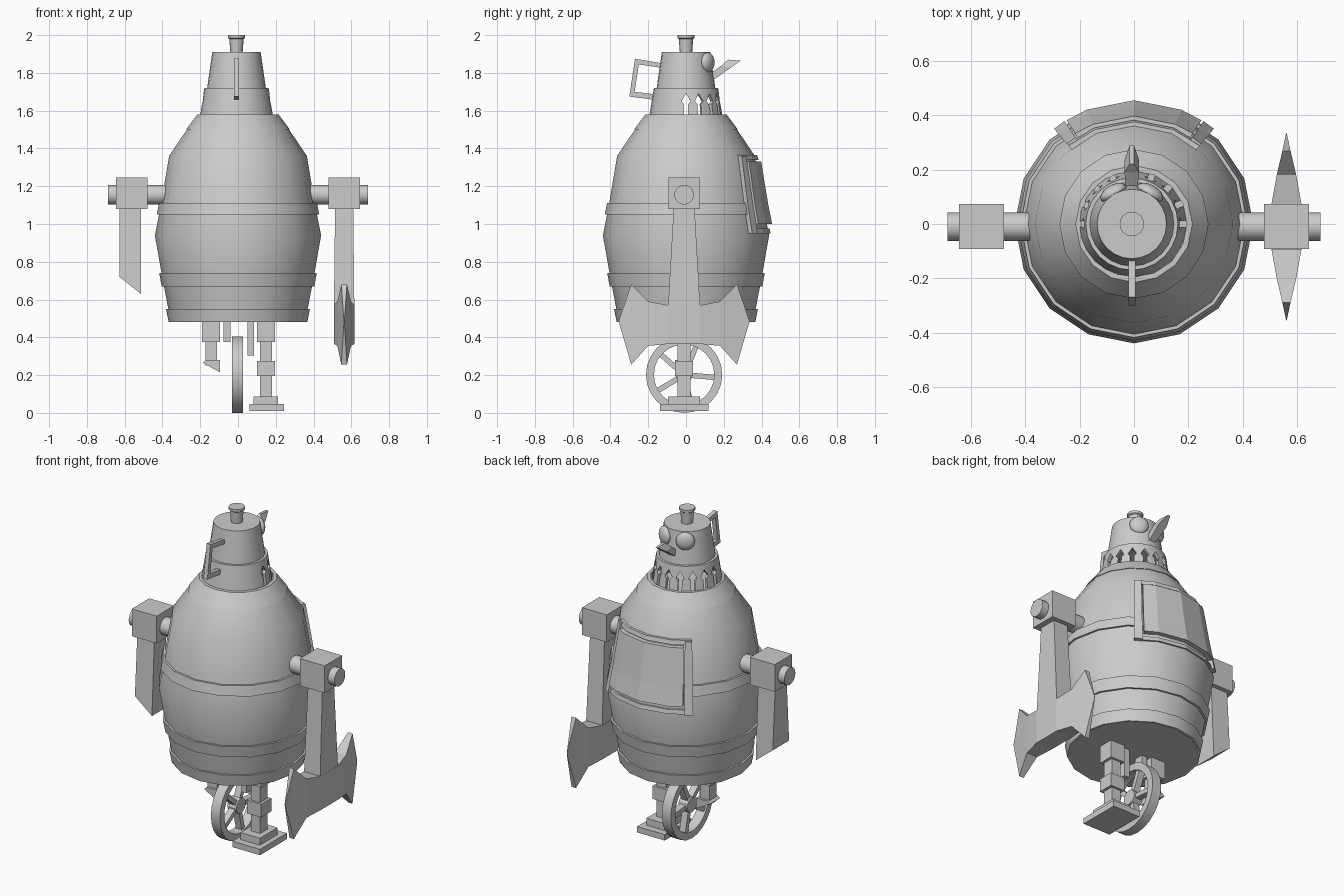
import bpy, bmesh
from math import sin, cos, pi, radians
from mathutils import Vector, Matrix

if "Cube" in bpy.data.objects:
    bpy.data.objects.remove(bpy.data.objects["Cube"])


def make(name, verts, faces, smooth=False):
    bm = bmesh.new()
    vs = [bm.verts.new(v) for v in verts]
    for f in faces:
        bm.faces.new([vs[i] for i in f])
    bmesh.ops.remove_doubles(bm, verts=bm.verts, dist=1e-5)
    bmesh.ops.recalc_face_normals(bm, faces=bm.faces)
    me = bpy.data.meshes.new(name)
    bm.to_mesh(me)
    bm.free()
    ob = bpy.data.objects.new(name, me)
    bpy.context.collection.objects.link(ob)
    if smooth:
        bpy.ops.object.select_all(action='DESELECT')
        ob.select_set(True)
        bpy.context.view_layer.objects.active = ob
        bpy.ops.object.shade_smooth_by_angle(angle=radians(32))
    return ob


def loft(name, rings, closed=False, smooth=False):
    """Skin equal-length rings; closed joins last to first, else cap both ends."""
    n, m = len(rings[0]), len(rings)
    faces = [(i * n + j, i * n + (j + 1) % n, (i + 1) % m * n + (j + 1) % n, (i + 1) % m * n + j)
             for i in range(m if closed else m - 1) for j in range(n)]
    if not closed:
        faces += [tuple(range(n)), tuple(range((m - 1) * n, m * n))]
    return make(name, [p for r in rings for p in r], faces, smooth)


def lathe(name, prof, n, cx=0, cy=0, smooth=True):
    """Solid of revolution; ends of the profile are capped."""
    rings = [[(cx + r * sin(2 * pi * k / n), cy - r * cos(2 * pi * k / n), z) for k in range(n)]
             for r, z in prof]
    return loft(name, rings, False, smooth)


def hoop(name, prof, n, cx=0, smooth=True):
    """Hollow ring from a closed cross-section."""
    rings = [[(cx + r * sin(2 * pi * k / n), -r * cos(2 * pi * k / n), z) for r, z in prof]
             for k in range(n)]
    return loft(name, rings, True, smooth)


def frustum(name, cx, cy, z0, z1, hx0, hy0, hx1=None, hy1=None):
    hx1 = hx0 if hx1 is None else hx1
    hy1 = hy0 if hy1 is None else hy1
    q = [(-1, -1), (1, -1), (1, 1), (-1, 1)]
    return loft(name, [[(cx + a * hx, cy + b * hy, z) for a, b in q]
                       for hx, hy, z in ((hx0, hy0, z0), (hx1, hy1, z1))])


def slab(name, pts, x0, x1):
    return loft(name, [[(x, y, z) for y, z in pts] for x in (x0, x1)])


# Barrel body with hoops
barrel = [(.355, .48), (.398, .70), (.44, .94), (.408, 1.1), (.365, 1.36), (.25, 1.53)]
lathe("barrel", barrel, 16)


def rad(z):
    for (r0, z0), (r1, z1) in zip(barrel, barrel[1:]):
        if z <= z1:
            return r0 + (r1 - r0) * (z - z0) / (z1 - z0)


for name, z0, z1 in (("low_band", .481, .55), ("mid_band", .67, .74), ("high_band", 1.05, 1.11)):
    hoop(name, [(rad(z) + d, z) for z, d in ((z0, .012), (z1, .012), (z1, -.02), (z0, -.02))], 16)
hoop("collar", [(.275, 1.50), (.215, 1.58), (.195, 1.58), (.23, 1.50)], 16)


# Curved door and frame on the back
def shell(name, angles, zs, off):
    prof = [(rad(z) + off, z) for z in zs] + [(rad(z) - .02, z) for z in zs[::-1]]
    loft(name, [[(r * cos(radians(a)), r * sin(radians(a)), z) for r, z in prof] for a in angles])


mid = [67.5, 90, 112.5]
shell("door", [57] + mid + [123], [1.0, 1.1, 1.33], .028)
for side, a in (("left", [124, 130]), ("right", [50, 56])):
    shell("door_frame_" + side, a, [.95, 1.1, 1.36], .02)
shell("door_frame_top", [50] + mid + [130], [1.34, 1.365], .015)
shell("door_frame_bottom", [50] + mid + [130], [.95, .975], .01)

# Head: slotted skirt, cup and knob
HX = -.008
skirt = hoop("head_skirt", [(.2, 1.535), (.17, 1.72), (.15, 1.72), (.18, 1.535)], 24, HX)
slot = [(-.011, 1.52), (.011, 1.52), (.011, 1.635), (.024, 1.65), (0, 1.69), (-.024, 1.65), (-.011, 1.635)]
cv, cf = [], []
for k in range(9):
    turn = Matrix.Rotation(k * pi / 8, 3, 'Z')
    b, n = len(cv), len(slot)
    for r in (.14, .26):
        cv += [turn @ Vector((r, t, z)) + Vector((HX, 0, 0)) for t, z in slot]
    cf += [(b + j, b + (j + 1) % n, b + n + (j + 1) % n, b + n + j) for j in range(n)]
    cf += [tuple(range(b, b + n)), tuple(range(b + n, b + 2 * n))]
cutter = make("slot_cutter", cv, cf)
cutter.hide_render = True
mod = skirt.modifiers.new("slots", 'BOOLEAN')
mod.object = cutter
mod.solver = 'EXACT'
bpy.context.view_layer.objects.active = skirt
bpy.ops.object.modifier_apply(modifier=mod.name)
bpy.data.objects.remove(cutter)
lathe("head_cup", [(.156, 1.715), (.128, 1.91)], 24, HX)
lathe("head_knob", [(.032, 1.90), (.038, 1.98), (.045, 1.985), (.045, 2.0)], 16, HX)

# Eyes, spout and handle
for side, s in (("left", -1), ("right", 1)):
    bpy.ops.mesh.primitive_uv_sphere_add(segments=20, ring_count=12, radius=.053,
                                         location=(HX + s * .068, .115, 1.855))
    eye = bpy.context.object
    eye.name = "eye_" + side
    eye.scale = (.55, 1, 1)
    eye.rotation_euler = (0, 0, radians(60 if s > 0 else 120))
    bpy.ops.object.shade_smooth_by_angle(angle=radians(32))
loft("spout", [[(HX + s * w, y, z) for s, y, z in ((-1, y0, z0), (1, y0, z0), (1, y1, z1), (-1, y1, z1))]
               for w, y0, z0, y1, z1 in ((.02, .12, 1.745, .12, 1.79), (.027, .235, 1.826, .19, 1.84),
                                         (.008, .29, 1.865, .222, 1.87))])
slab("handle", [(-.12, 1.85), (-.27, 1.875), (-.30, 1.675), (-.15, 1.655),
                (-.15, 1.685), (-.272, 1.70), (-.25, 1.845), (-.12, 1.825)], HX - .013, HX + .013)

# Shoulders and upper arms
CY = -.01
for side, s in (("left", -1), ("right", 1)):
    ring = [(.052 * cos(2 * pi * k / 20), .052 * sin(2 * pi * k / 20)) for k in range(20)]
    loft("shoulder_axle_" + side, [[(s * x, CY + a, 1.155 + b) for a, b in ring] for x in (.37, .688)], smooth=True)
    frustum("shoulder_block_" + side, s * .562, CY, 1.08, 1.245, .083, .083)
frustum("right_arm", .562, CY, .56, 1.09, .054, .085, .048, .055)

# Broken left arm, cut off at a slant
loft("left_arm", [[(x, CY + b * h, z) for x, b, z in ((-.628, -1, zo), (-.514, -1, zi), (-.514, 1, zi), (-.628, 1, zo))]
                  for h, zo, zi in ((.055, 1.09, 1.09), (.078, .72, .63))])

# Anchor-shaped hand: flukes thin out toward the tips
half = [(.085, .57, .365, .055), (.19, .59, .355, .036), (.28, .68, .255, .015), (.345, .49, .48, .001)]
stations = [(-y, t, b, w) for y, t, b, w in half[::-1]] + half
loft("anchor_hand", [[(.562 - w, CY + y, t), (.562 + w, CY + y, t), (.562 + w, CY + y, b), (.562 - w, CY + y, b)]
                     for y, t, b, w in stations])

# Legs: whole right one, snapped left one
for side, x in (("left", -.142), ("right", .148)):
    frustum("hip_" + side, x, CY, .375, .49, .048, .048)
    frustum("shin_" + side, x, CY, .25 if x < 0 else .08, .38, .031, .034)
frustum("right_knee", .148, CY, .195, .275, .048, .048)
frustum("right_ankle", .148, CY, .045, .088, .065, .085)
frustum("right_foot", .152, CY, .01, .046, .092, .128)
loft("left_knee", [[(x, y, z) for x, z in ((-.187, .265), (-.17, .28), (-.095, .28), (-.095, .215))]
                   for y in (CY - .048, CY + .048)])

# Wheel with spokes and broken forks
WC = Vector((-.003, CY, .202))
sec = [(.202, -.03), (.202, .03), (.16, .03), (.16, -.03)]
loft("wheel_rim", [[(WC.x + x, WC.y + r * cos(2 * pi * k / 24), WC.z + r * sin(2 * pi * k / 24)) for r, x in sec]
                   for k in range(24)], True, True)
loft("wheel_hub", [[(WC.x + x, WC.y + .045 * cos(2 * pi * k / 12), WC.z + .045 * sin(2 * pi * k / 12))
                    for k in range(12)] for x in (-.03, .03)])
for k in range(5):
    turn = Matrix.Rotation(radians(-5 + 72 * k), 3, 'X')
    loft("wheel_spoke", [[WC + turn @ Vector((x, r, z)) for x, z in ((-.02, -.014), (.02, -.014), (.02, .014), (-.02, .014))]
                         for r in (.03, .17)])
frustum("fork_left", -.058, CY, .375, .49, .018, .03)
frustum("fork_right", .068, CY, .305, .49, .018, .03)
